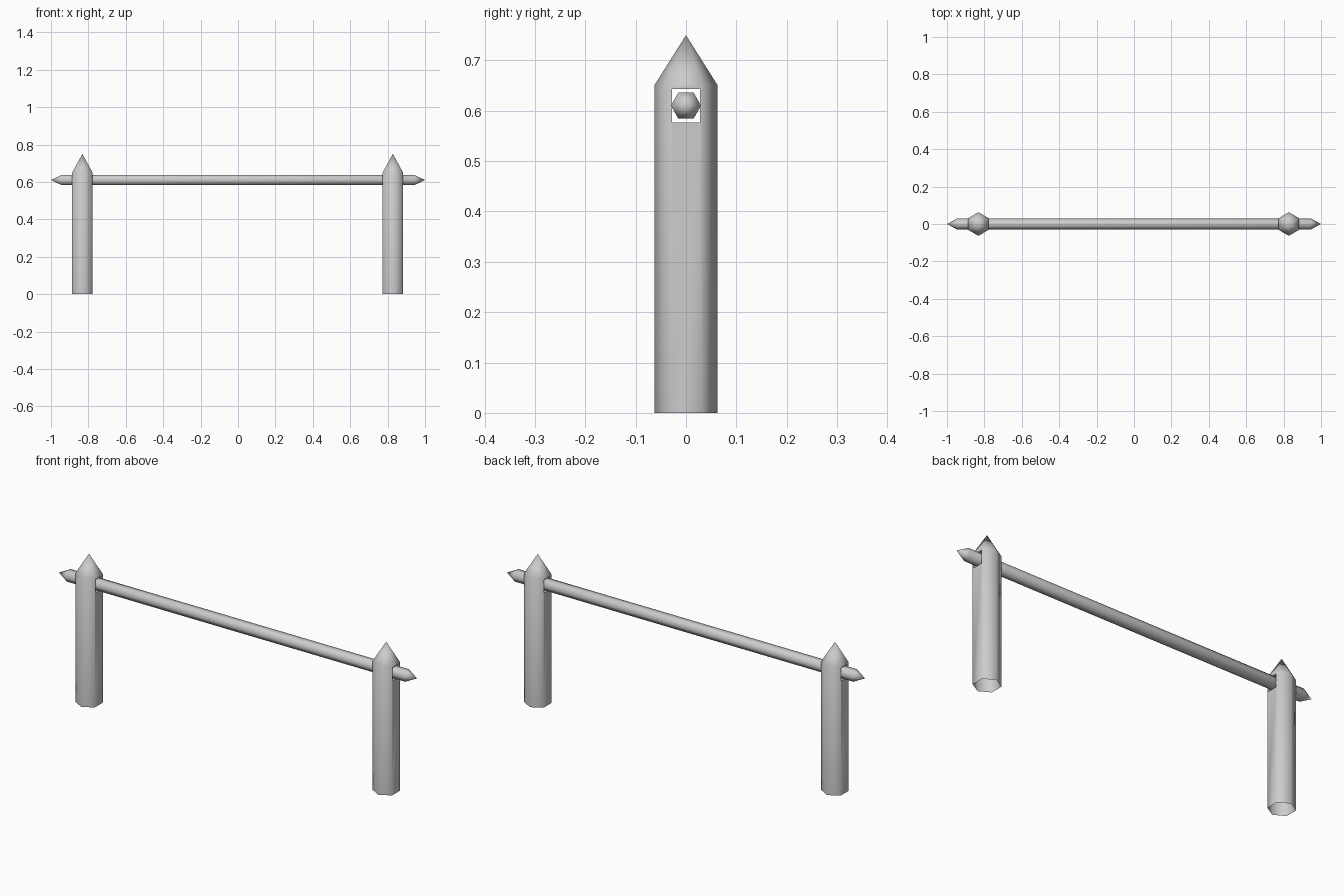
import bpy, bmesh, math

if "Cube" in bpy.data.objects:
    bpy.data.objects.remove(bpy.data.objects["Cube"])

grey = bpy.data.materials.new("plain grey")
grey.diffuse_color = (0.6, 0.6, 0.6, 1)
grey.use_nodes = True
grey.node_tree.nodes["Principled BSDF"].inputs["Base Color"].default_value = grey.diffuse_color


def finish(bm, name, location):
    bmesh.ops.recalc_face_normals(bm, faces=bm.faces[:])
    mesh = bpy.data.meshes.new(name)
    bm.to_mesh(mesh)
    bm.free()
    mesh.materials.append(grey)
    obj = bpy.data.objects.new(name, mesh)
    obj.location = location
    bpy.context.collection.objects.link(obj)
    bpy.ops.object.select_all(action='DESELECT')
    obj.select_set(True)
    bpy.context.view_layer.objects.active = obj
    bpy.ops.object.shade_smooth_by_angle(angle=math.radians(70))
    return obj


def hex_points(radius):
    # one corner on each side of the y axis, flats towards the other axis
    return [(radius * math.cos(math.radians(30 + 60 * i)),
             radius * math.sin(math.radians(30 + 60 * i))) for i in range(6)]


def make_post(name, x):
    bm = bmesh.new()
    ring = hex_points(0.063)
    low = [bm.verts.new((px, py, 0)) for px, py in ring]
    high = [bm.verts.new((px, py, 0.65)) for px, py in ring]
    tip = bm.verts.new((0, 0, 0.75))
    slots = []
    for i in range(6):
        j = (i + 1) % 6
        side = [low[i], low[j], high[j], high[i]]
        bm.faces.new((high[i], high[j], tip))
        a, b = low[i].co, low[j].co
        if abs(a.x - b.x) > 0.001:
            bm.faces.new(side)
            continue
        # square slot framed in the flat facing the rail
        s = 0.028 if b.y > a.y else -0.028
        slot = [bm.verts.new((a.x, y, z)) for y, z in
                ((-s, 0.577), (s, 0.577), (s, 0.643), (-s, 0.643))]
        for k in range(4):
            n = (k + 1) % 4
            bm.faces.new((side[k], side[n], slot[n], slot[k]))
        slots.append(slot)
    # tunnel through the post, matching opposite corners
    one, two = slots
    two = [two[1], two[0], two[3], two[2]]
    for k in range(4):
        n = (k + 1) % 4
        bm.faces.new((one[k], one[n], two[n], two[k]))
    return finish(bm, name, (x, 0, 0))


def make_rail():
    bm = bmesh.new()
    ring = [(math.cos(math.radians(60 * i)) * 0.03,
             math.sin(math.radians(60 * i)) * 0.03) for i in range(6)]
    left = [bm.verts.new((-0.945, y, z)) for y, z in ring]
    right = [bm.verts.new((0.945, y, z)) for y, z in ring]
    tips = [bm.verts.new((x, 0, 0)) for x in (-1, 1)]
    for i in range(6):
        j = (i + 1) % 6
        bm.faces.new((left[i], left[j], right[j], right[i]))
        bm.faces.new((left[j], left[i], tips[0]))
        bm.faces.new((right[i], right[j], tips[1]))
    return finish(bm, "rail", (0, 0, 0.61))


make_post("left_post", -0.832)
make_post("right_post", 0.828)
make_rail()
